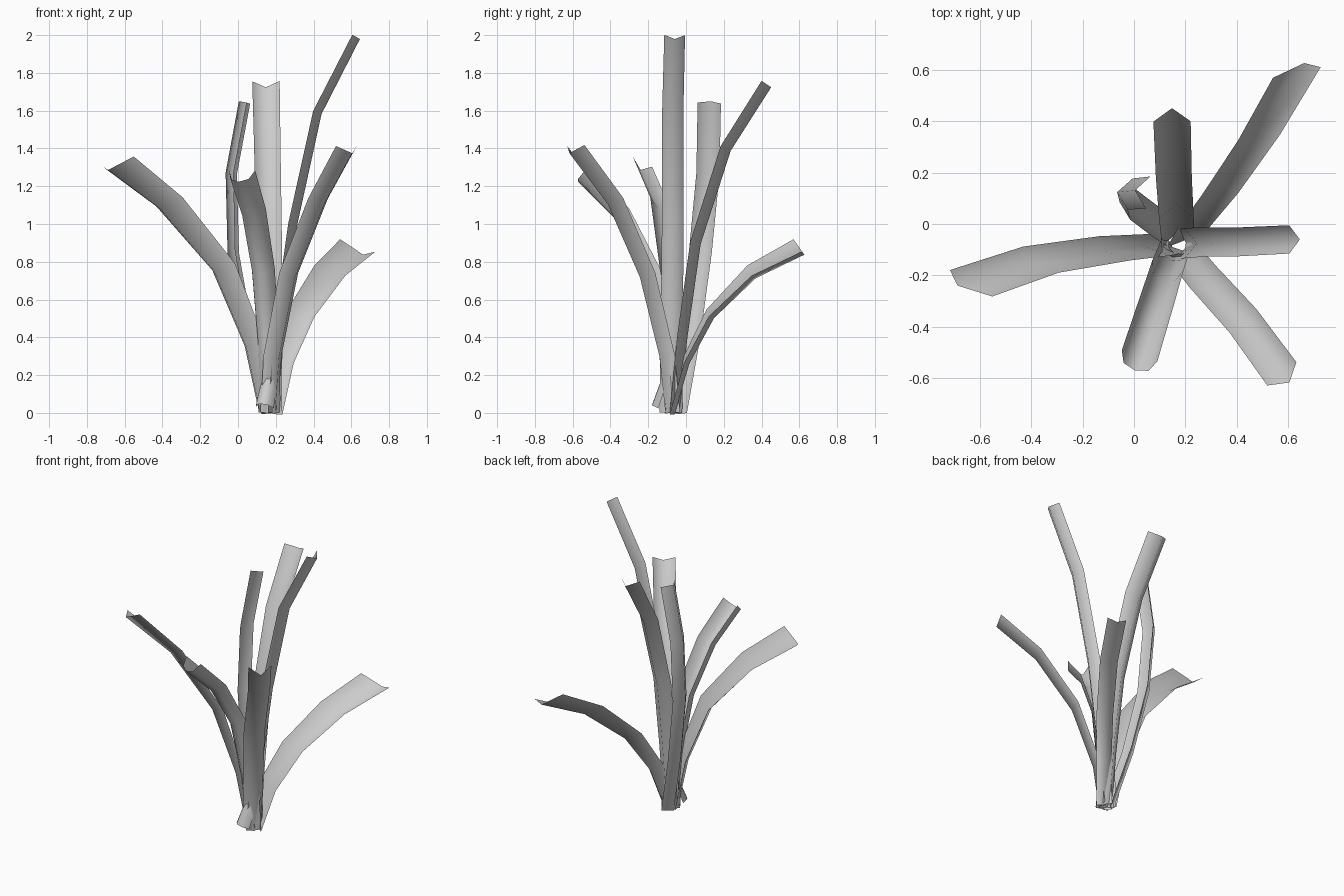
import bpy, bmesh, math
from mathutils import Vector

cube = bpy.data.objects.get("Cube")
if cube:
    bpy.data.objects.remove(cube, do_unlink=True)

mat = bpy.data.materials.new("plain_grey")
mat.use_nodes = True
grey = (0.6, 0.6, 0.6, 1)
mat.diffuse_color = grey
mat.node_tree.nodes["Principled BSDF"].inputs["Base Color"].default_value = grey

# Cross-sections: across (-1..1), height above the keel (0..1)
FOLD = [(-1, 1), (0, 0), (1, 1)]
SKEW = [(-1, 0.8), (0.5, 0.2), (1, 0.8)]
TROUGH = [(-1, 1.4), (-0.7, 0.35), (0, 0), (0.7, 0.35), (1, 1.4)]


def leaf(name, path, outward, base_w, tip_w, section=FOLD, roll=0, slant=0):
    """Sweep an open channel along a path, hollow side towards the middle."""
    pts = [Vector(p) for p in path]
    out = Vector((*outward, 0)).normalized()
    flat_side = out.cross(Vector((0, 0, 1)))
    bm = bmesh.new()
    rings = []
    last = len(pts) - 1
    for i, p in enumerate(pts):
        tangent = (pts[min(i + 1, last)] - pts[max(i - 1, 0)]).normalized()
        side = (flat_side - tangent * flat_side.dot(tangent)).normalized()
        inner = side.cross(tangent)
        if inner.dot(out) > 0:
            inner.negate()
        a = math.radians(roll)
        side, inner = (side * math.cos(a) + inner * math.sin(a),
                       inner * math.cos(a) - side * math.sin(a))
        side += tangent * (slant * i / last)
        w = base_w + (tip_w - base_w) * i / last
        rings.append([bm.verts.new(p + side * (u * w / 2) + inner * ((h - 0.5) * w * 0.42))
                      for u, h in section])
    for r0, r1 in zip(rings, rings[1:]):
        for k in range(len(section) - 1):
            bm.faces.new((r0[k], r0[k + 1], r1[k + 1], r1[k])).smooth = True
    mesh = bpy.data.meshes.new(name)
    bm.to_mesh(mesh)
    bm.free()
    mesh.materials.append(mat)
    obj = bpy.data.objects.new(name, mesh)
    bpy.context.collection.objects.link(obj)


# Long leaves, each path running from the root to the tip
leaf("right_leaf", [(.15, -.085, .01), (.08, -.095, .36), (-.085, -.11, .765),
                    (-.37, -.155, 1.105), (-.64, -.248, 1.315)], (-1, -.2), .12, .19,
     SKEW, -42, .35)
leaf("tall_leaf", [(.185, -.08, 0), (.22, -.075, .5), (.29, -.07, 1),
                   (.42, -.07, 1.59), (.625, -.06, 1.99)], (1, 0), .12, .11)
leaf("back_leaf", [(.17, -.06, 0), (.17, -.02, .4), (.165, .05, .9),
                   (.155, .21, 1.4), (.148, .425, 1.74)], (0, 1), .125, .145)
leaf("front_left_leaf", [(.18, -.09, 0), (.2, -.12, .3), (.285, -.225, .73),
                         (.44, -.395, 1.12), (.59, -.6, 1.395)], (.65, -.75), .12, .145)
leaf("back_left_leaf", [(.18, -.075, 0), (.23, 0, .27), (.33, .13, .52),
                        (.48, .35, .74), (.625, .603, .87)], (.6, .77), .11, .18,
     SKEW, -42, .5)
leaf("front_leaf", [(.16, -.09, 0), (.15, -.12, .35), (.12, -.2, .75),
                    (.07, -.36, 1.05), (.01, -.55, 1.245)], (-.3, -.95), .11, .145, TROUGH)
leaf("inner_leaf", [(.15, -.05, 0), (.05, .02, .4), (-.03, .08, .85),
                    (-.04, .12, 1.27), (.03, .127, 1.645)], (-1, .15), .12, .125)

# Short stub drooping at the root
leaf("root_stub", [(.165, -.1, .21), (.13, -.16, .04)], (-.4, -1), .085, .1, TROUGH)
